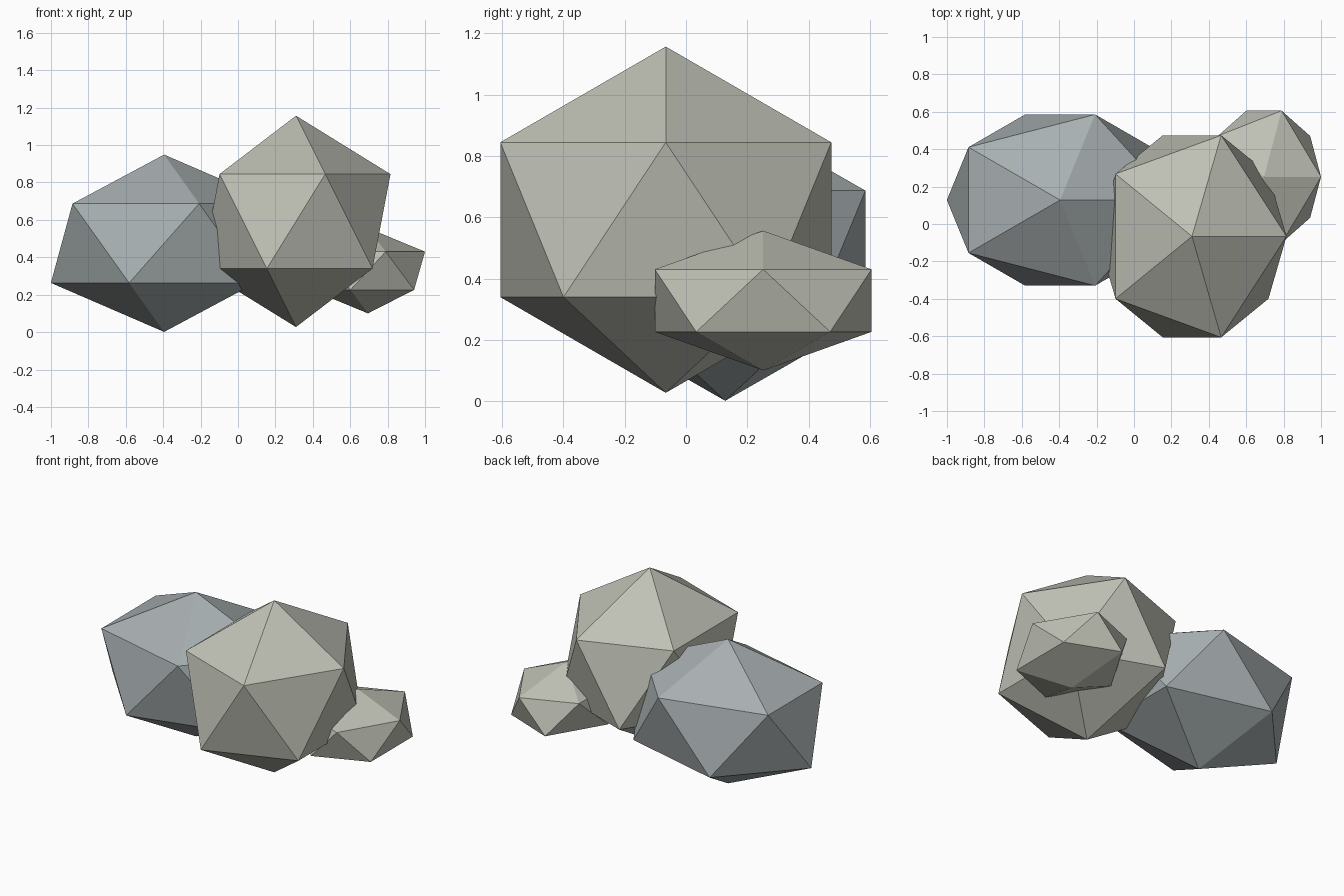
import bpy

if "Cube" in bpy.data.objects:
    bpy.data.objects.remove(bpy.data.objects["Cube"])


def material(name, rgb):
    m = bpy.data.materials.new(name)
    m.diffuse_color = (*rgb, 1)
    m.use_nodes = True
    m.node_tree.nodes["Principled BSDF"].inputs["Base Color"].default_value = m.diffuse_color
    return m


def rock(name, centre, radii, mat):
    # Flat-faced 20-sided boulder, stretched along each axis
    bpy.ops.mesh.primitive_ico_sphere_add(subdivisions=1, radius=1, location=centre)
    ob = bpy.context.object
    ob.name = name
    ob.scale = radii
    bpy.ops.object.transform_apply(location=False, rotation=False, scale=True)
    ob.data.materials.append(mat)
    return ob


warm = material("warm_stone", (0.52, 0.53, 0.46))
cool = material("cool_stone", (0.39, 0.43, 0.44))

# Three overlapping boulders
rock("large_rock", (0.31, -0.066, 0.592), (0.565, 0.635, 0.565), warm)
rock("left_rock", (-0.395, 0.128, 0.475), (0.677, 0.538, 0.474), cool)
rock("small_rock", (0.695, 0.252, 0.328), (0.341, 0.416, 0.228), warm)
